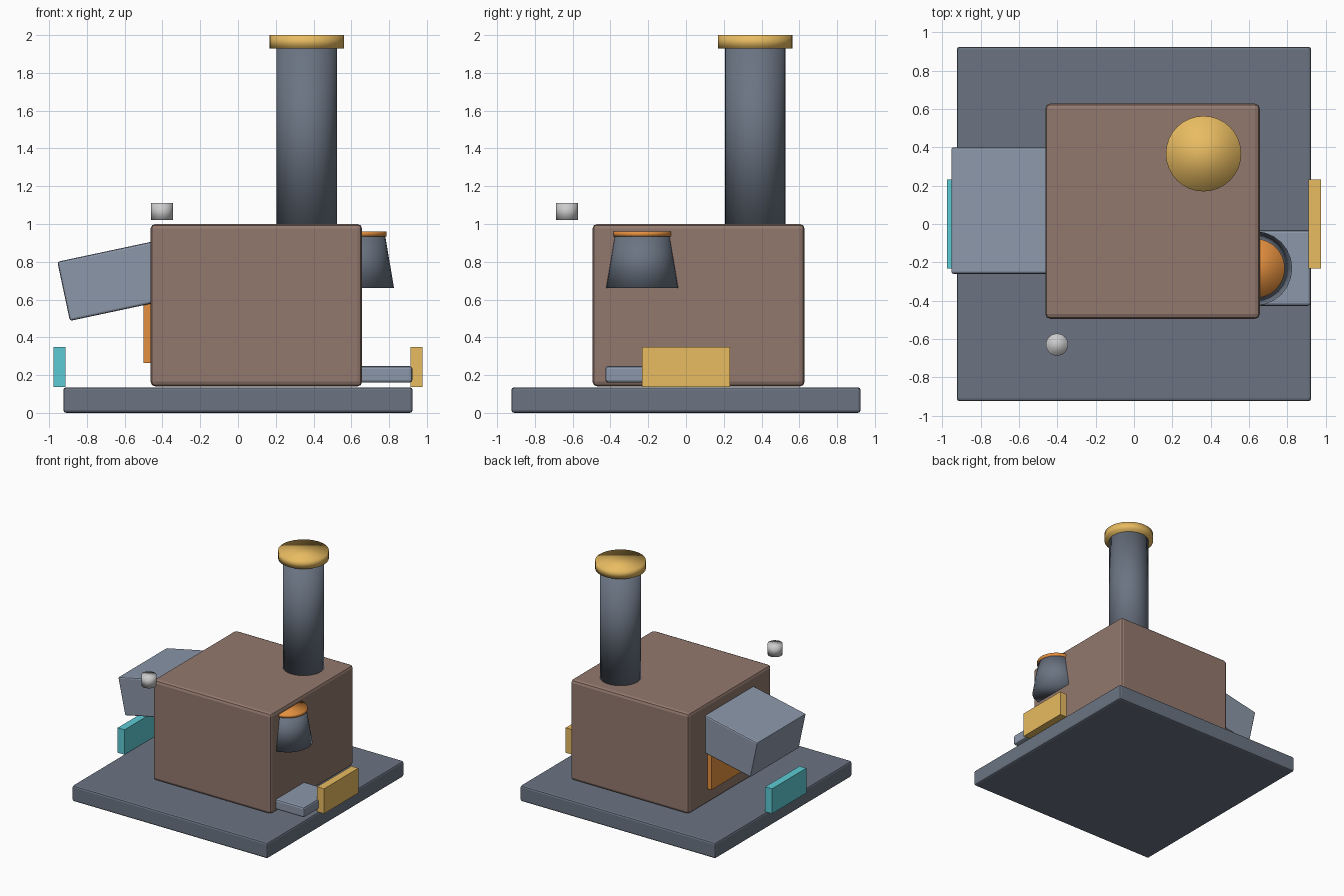
import bpy, bmesh
from math import radians
from mathutils import Matrix

if "Cube" in bpy.data.objects:
    bpy.data.objects.remove(bpy.data.objects["Cube"])


def material(name, rgb):
    m = bpy.data.materials.new(name)
    m.diffuse_color = (*rgb, 1)
    m.use_nodes = True
    m.node_tree.nodes["Principled BSDF"].inputs["Base Color"].default_value = m.diffuse_color
    return m


IRON = material("dark_iron", (0.145, 0.175, 0.225))
STEEL = material("light_steel", (0.26, 0.31, 0.40))
BRICK = material("brick", (0.29, 0.19, 0.155))
ORANGE = material("glow_orange", (0.78, 0.28, 0.05))
YELLOW = material("yellow", (0.81, 0.50, 0.12))
CYAN = material("cyan", (0.11, 0.60, 0.66))


def finish(name, bm, mat, smooth=False):
    for f in bm.faces:
        f.smooth = smooth
    mesh = bpy.data.meshes.new(name)
    bm.to_mesh(mesh)
    bm.free()
    if mat:
        mesh.materials.append(mat)
    obj = bpy.data.objects.new(name, mesh)
    bpy.context.collection.objects.link(obj)
    return obj


def box(name, x, y, z, mat, bevel=0):
    """Box from (min, max) ranges, with its origin at the centre."""
    spans = (x, y, z)
    bm = bmesh.new()
    bmesh.ops.create_cube(bm, size=1)
    bmesh.ops.scale(bm, vec=[b - a for a, b in spans], verts=bm.verts)
    obj = finish(name, bm, mat)
    obj.location = [(a + b) / 2 for a, b in spans]
    if bevel:
        mod = obj.modifiers.new("bevel", 'BEVEL')
        mod.width, mod.segments = bevel, 2
    return obj


def cone(name, x, y, z, r_low, r_top, mat=None, sides=32):
    """Fully smooth-shaded cylinder or cone between two heights."""
    bm = bmesh.new()
    bmesh.ops.create_cone(bm, cap_ends=True, segments=sides, radius1=r_low,
                          radius2=r_top, depth=z[1] - z[0],
                          matrix=Matrix.Translation((x, y, (z[0] + z[1]) / 2)))
    return finish(name, bm, mat, smooth=True)


# Base plate and furnace body
box("base_plate", (-0.925, 0.925), (-0.925, 0.925), (0, 0.135), IRON, 0.015)
box("furnace_body", (-0.463, 0.657), (-0.495, 0.628), (0.14, 1.0), BRICK, 0.025)

# Chimney with cap
cone("chimney", 0.363, 0.367, (0.98, 1.94), 0.16, 0.16, IRON)
cone("chimney_cap", 0.363, 0.367, (1.93, 2.0), 0.197, 0.197, YELLOW)

# Tilted feed chute on the left, with the glowing door behind it
chute = box("feed_chute", (-0.31, 0.31), (-0.26, 0.40), (-0.16, 0.16), STEEL, 0.012)
chute.location = (-0.62, 0.07, 0.708)
chute.rotation_euler.y = radians(-12)
box("firebox_door", (-0.50, -0.45), (-0.23, 0.37), (0.265, 0.80), ORANGE)

# Crucible on the right, with molten top and the tray below
cone("crucible", 0.632, -0.232, (0.66, 0.94), 0.194, 0.147, IRON, 24)
cone("molten_surface", 0.632, -0.232, (0.935, 0.96), 0.155, 0.155, ORANGE)
box("output_tray", (0.50, 0.923), (-0.427, -0.032), (0.16, 0.248), STEEL, 0.015)

# Input and output markers on the plate edges
for name, side, mat in (("input_marker", -1, CYAN), ("output_marker", 1, YELLOW)):
    box(name, sorted((side * 0.912, side * 0.977)), (-0.232, 0.232), (0.137, 0.35), mat)

# Small indicator lamp above the front left corner
cone("indicator_lamp", -0.402, -0.63, (1.02, 1.112), 0.058, 0.058, sides=24)
